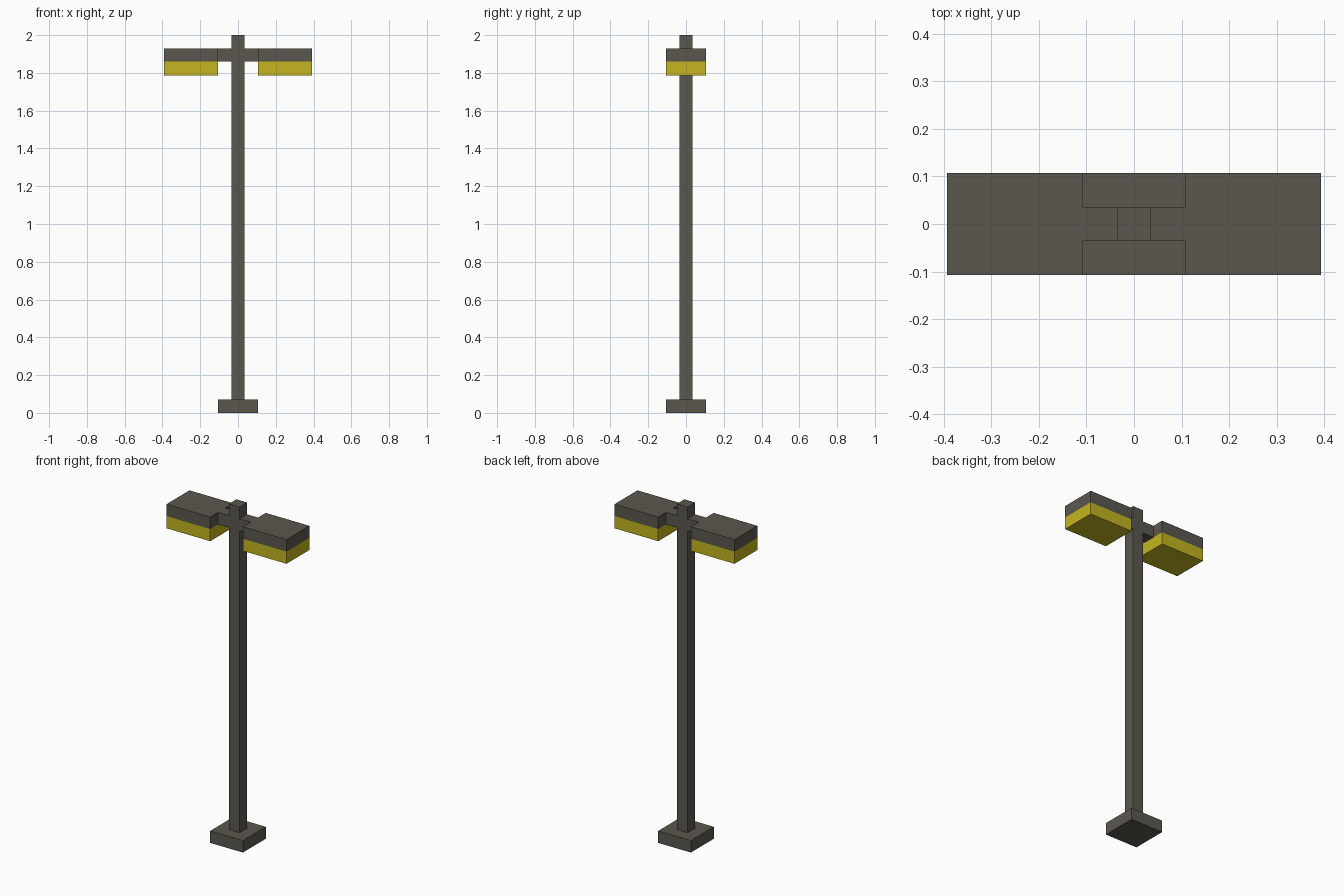
import bpy

cube = bpy.data.objects.get("Cube")
if cube:
    bpy.data.objects.remove(cube, do_unlink=True)


def material(name, rgb):
    mat = bpy.data.materials.new(name)
    mat.use_nodes = True
    colour = (*rgb, 1)
    mat.diffuse_color = colour
    mat.node_tree.nodes["Principled BSDF"].inputs["Base Color"].default_value = colour
    return mat


def box(name, x, y, z, mat):
    """Flat-shaded box spanning the given (low, high) ranges."""
    spans = (x, y, z)
    bpy.ops.mesh.primitive_cube_add(size=1)
    obj = bpy.context.object
    obj.name = name
    for v in obj.data.vertices:
        v.co = [lo if c < 0 else hi for c, (lo, hi) in zip(v.co, spans)]
    obj.data.materials.append(mat)
    return obj


metal = material("dark warm grey metal", (0.105, 0.097, 0.078))
glow = material("yellow lamp", (0.55, 0.46, 0.015))

thin = 0.035       # half width of the pole and arms
wide = 0.107       # half width of the foot and lamp heads
tip = 0.393        # outer end of the lamp heads
foot_top = 0.071
lamp_low, arm_low, arm_top = 1.787, 1.859, 1.93

# Foot and pole
box("foot", (-wide, wide), (-wide, wide), (0, foot_top), metal)
box("pole", (-thin, thin), (-thin, thin), (foot_top, 2), metal)

# Matching arm, cap and lamp on each side
for side, sign in (("left", 1), ("right", -1)):
    def span(inner, outer):
        return tuple(sorted((sign * inner, sign * outer)))

    box(side + "_arm", span(thin, wide), (-thin, thin), (arm_low, arm_top), metal)
    box(side + "_lamp_cap", span(wide, tip), (-wide, wide), (arm_low, arm_top), metal)
    box(side + "_lamp", span(wide, tip), (-wide, wide), (lamp_low, arm_low), glow)
